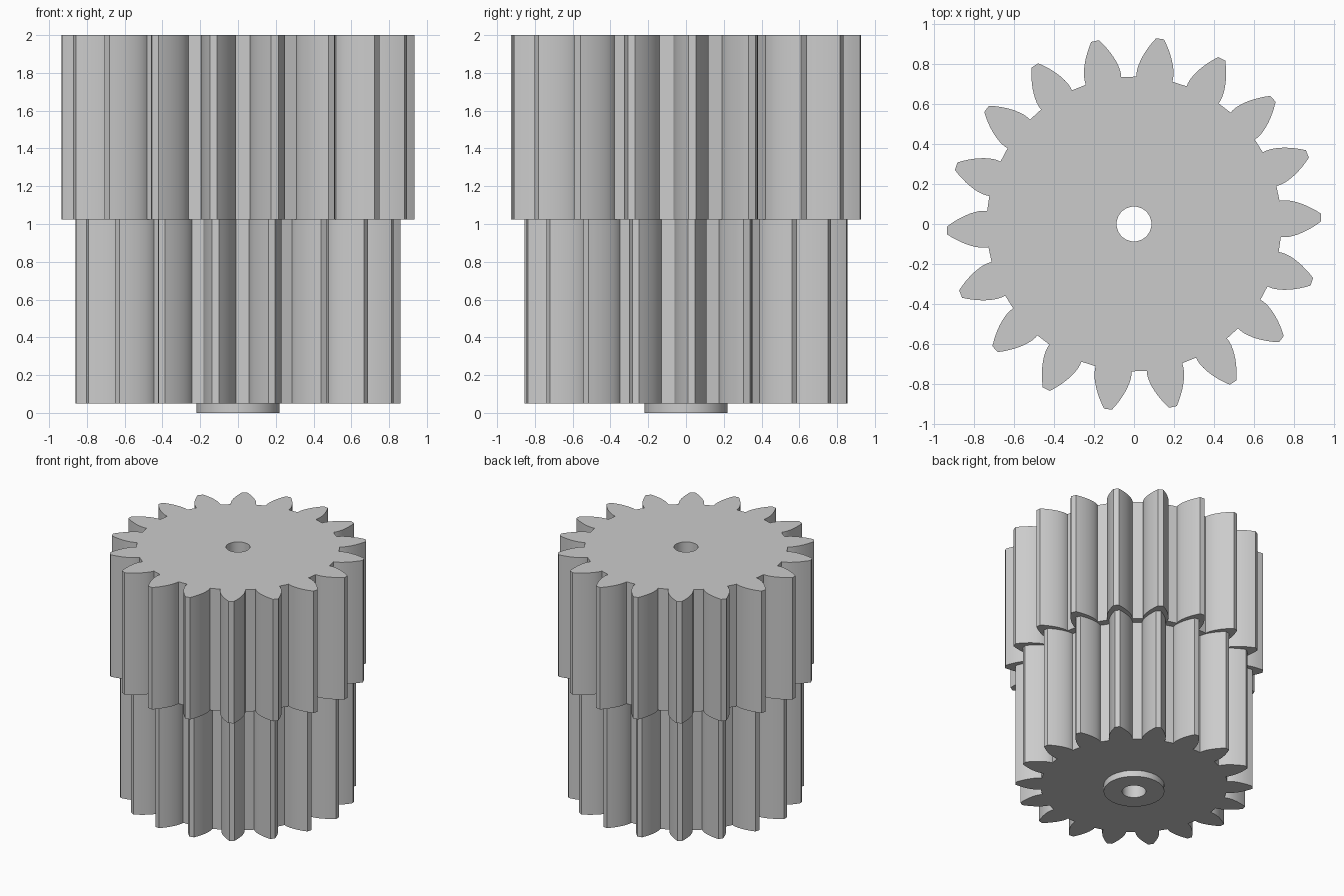
import bpy
import bmesh
from math import acos, cos, pi, radians, sin, sqrt

cube = bpy.data.objects.get("Cube")
if cube:
    bpy.data.objects.remove(cube, do_unlink=True)

TEETH = 18
PHASE = radians(2)
BORE = 0.087

grey = bpy.data.materials.new("plain grey")
grey.use_nodes = True
colour = (0.6, 0.6, 0.6, 1)
grey.diffuse_color = colour
grey.node_tree.nodes["Principled BSDF"].inputs["Base Color"].default_value = colour


def circle(radius, count=64):
    return [(radius * cos(2 * pi * i / count), radius * sin(2 * pi * i / count))
            for i in range(count)]


def gear_outline(tip, steps=8):
    """Involute teeth with short radial walls down to the root."""
    root, base = tip * 0.788, tip * 0.805
    base_half = radians(7.05)
    flank = [(root, base_half)]
    for i in range(steps + 1):
        r = base + (tip - base) * i / steps
        involute = sqrt(max((r / base) ** 2 - 1, 0)) - acos(min(base / r, 1))
        flank.append((r, base_half - involute))
    tooth = [(r, -a) for r, a in flank] + [(r, a) for r, a in reversed(flank)]
    points = []
    for t in range(TEETH):
        middle = PHASE + 2 * pi * t / TEETH
        points += [(r * cos(middle + a), r * sin(middle + a)) for r, a in tooth]
    return points


def extruded_part(name, outline, bottom, top):
    """Extrude an outline with the shaft bore cut through it."""
    curve = bpy.data.curves.new(name + "_profile", "CURVE")
    curve.dimensions = "2D"
    curve.fill_mode = "BOTH"
    curve.extrude = (top - bottom) / 2
    for loop in (outline, circle(BORE)):
        spline = curve.splines.new("POLY")
        spline.points.add(len(loop) - 1)
        for point, (x, y) in zip(spline.points, loop):
            point.co = (x, y, 0, 1)
        spline.use_cyclic_u = True
    profile = bpy.data.objects.new(name + "_profile", curve)
    bpy.context.collection.objects.link(profile)
    graph = bpy.context.evaluated_depsgraph_get()
    mesh = bpy.data.meshes.new_from_object(profile.evaluated_get(graph))
    bpy.data.objects.remove(profile, do_unlink=True)

    # Weld the caps to the walls and set the height
    bm = bmesh.new()
    bm.from_mesh(mesh)
    bmesh.ops.remove_doubles(bm, verts=bm.verts, dist=0.0001)
    bmesh.ops.recalc_face_normals(bm, faces=bm.faces)
    bmesh.ops.translate(bm, verts=bm.verts, vec=(0, 0, (top + bottom) / 2))
    bm.to_mesh(mesh)
    bm.free()
    mesh.materials.clear()
    mesh.materials.append(grey)
    part = bpy.data.objects.new(name, mesh)
    bpy.context.collection.objects.link(part)
    bpy.ops.object.select_all(action="DESELECT")
    part.select_set(True)
    bpy.context.view_layer.objects.active = part
    bpy.ops.object.shade_smooth_by_angle(angle=radians(25))


# Hub collar, then the two stacked gears
extruded_part("bottom_collar", circle(0.22), 0, 0.05)
extruded_part("lower_gear", gear_outline(0.86), 0.05, 1.025)
extruded_part("upper_gear", gear_outline(0.934), 1.025, 2)
